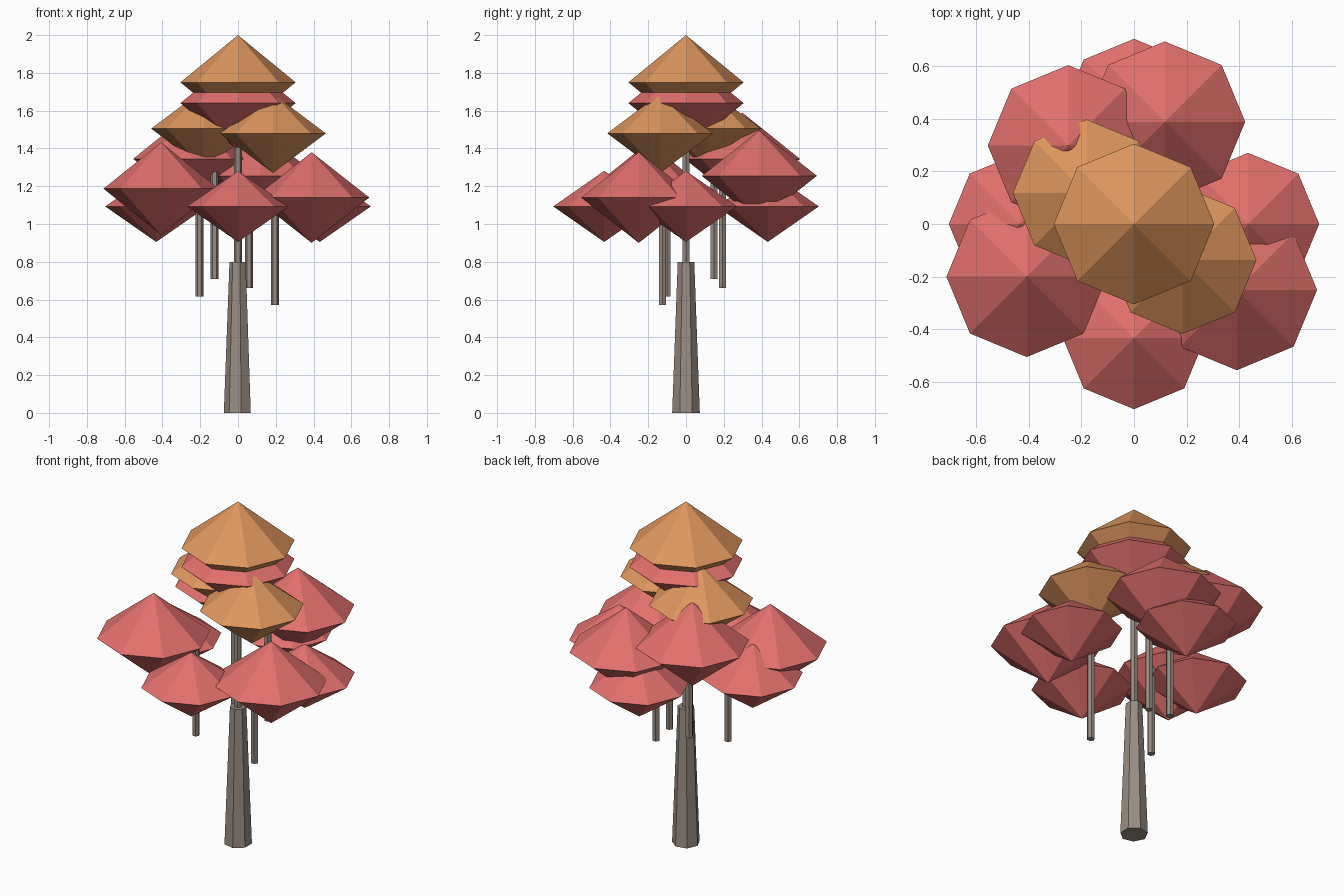
import bpy
import bmesh
from mathutils import Matrix, Vector

if "Cube" in bpy.data.objects:
    bpy.data.objects.remove(bpy.data.objects["Cube"], do_unlink=True)


def make_material(name, rgb):
    mat = bpy.data.materials.new(name)
    mat.use_nodes = True
    mat.diffuse_color = (*rgb, 1)
    mat.node_tree.nodes["Principled BSDF"].inputs["Base Color"].default_value = (*rgb, 1)
    return mat


BARK = make_material("grey_brown_bark", (0.32, 0.265, 0.225))
PINK = make_material("coral_leaves", (0.745, 0.16, 0.148))
ORANGE = make_material("orange_leaves", (0.73, 0.305, 0.112))


def finish(name, bm, mat):
    bmesh.ops.recalc_face_normals(bm, faces=bm.faces)
    mesh = bpy.data.meshes.new(name)
    bm.to_mesh(mesh)
    bm.free()
    mesh.materials.append(mat)
    obj = bpy.data.objects.new(name, mesh)
    bpy.context.collection.objects.link(obj)


def post(name, x, y, bottom, top, r_bottom, r_top, sides):
    """Upright, optionally tapered wooden post with a corner facing +x."""
    bm = bmesh.new()
    bmesh.ops.create_cone(bm, cap_ends=True, segments=sides, radius1=r_bottom,
                          radius2=r_top, depth=top - bottom)
    turn = Matrix.Rotation(-max(bm.verts, key=lambda v: v.co.x).co.xy.angle_signed(
        Vector((1, 0))), 4, "Z")
    bmesh.ops.transform(bm, verts=bm.verts,
                        matrix=Matrix.Translation((x, y, (bottom + top) / 2))
                        @ turn.inverted())
    finish(name, bm, BARK)


def leaf_clump(name, x, y, z, radius, height, mat):
    """Eight-sided double pyramid."""
    bm = bmesh.new()
    bmesh.ops.create_uvsphere(bm, u_segments=8, v_segments=2, radius=1)
    bmesh.ops.transform(bm, verts=bm.verts, matrix=Matrix.Translation((x, y, z))
                        @ Matrix.Diagonal((radius, radius, height, 1)))
    finish(name, bm, mat)


# Trunk
post("trunk", 0, 0, 0, 0.8, 0.075, 0.045, 7)
post("upper_trunk", 0, 0, 0.78, 1.65, 0.021, 0.021, 6)

# Lowest ring of small clumps
for side, x, y in (("left", 1, 0), ("right", -1, 0), ("front", 0, -1), ("back", 0, 1)):
    leaf_clump("low_clump_" + side, x * 0.433, y * 0.433, 1.093, 0.27, 0.188, PINK)

# Large clumps, each with a hanging branch halfway out from the trunk
for side, x, y, z, height, branch_bottom in (
        ("front_left", 0.39, -0.25, 1.14, 0.24, 0.57),
        ("front_right", -0.407, -0.2, 1.187, 0.245, 0.615),
        ("back_right", -0.25, 0.298, 1.345, 0.245, 0.71),
        ("back_left", 0.117, 0.388, 1.255, 0.24, 0.66)):
    leaf_clump("large_clump_" + side, x, y, z, 0.305, height, PINK)
    post("branch_" + side, x / 2, y / 2, branch_bottom, z, 0.021, 0.021, 6)

# Upper clumps and crown
leaf_clump("upper_clump_front", 0.185, -0.137, 1.48, 0.28, 0.21, ORANGE)
leaf_clump("upper_clump_back", -0.18, 0.117, 1.505, 0.28, 0.21, ORANGE)
leaf_clump("crown_base", 0, 0, 1.64, 0.305, 0.25, PINK)
leaf_clump("crown_top", 0, 0, 1.75, 0.305, 0.25, ORANGE)
